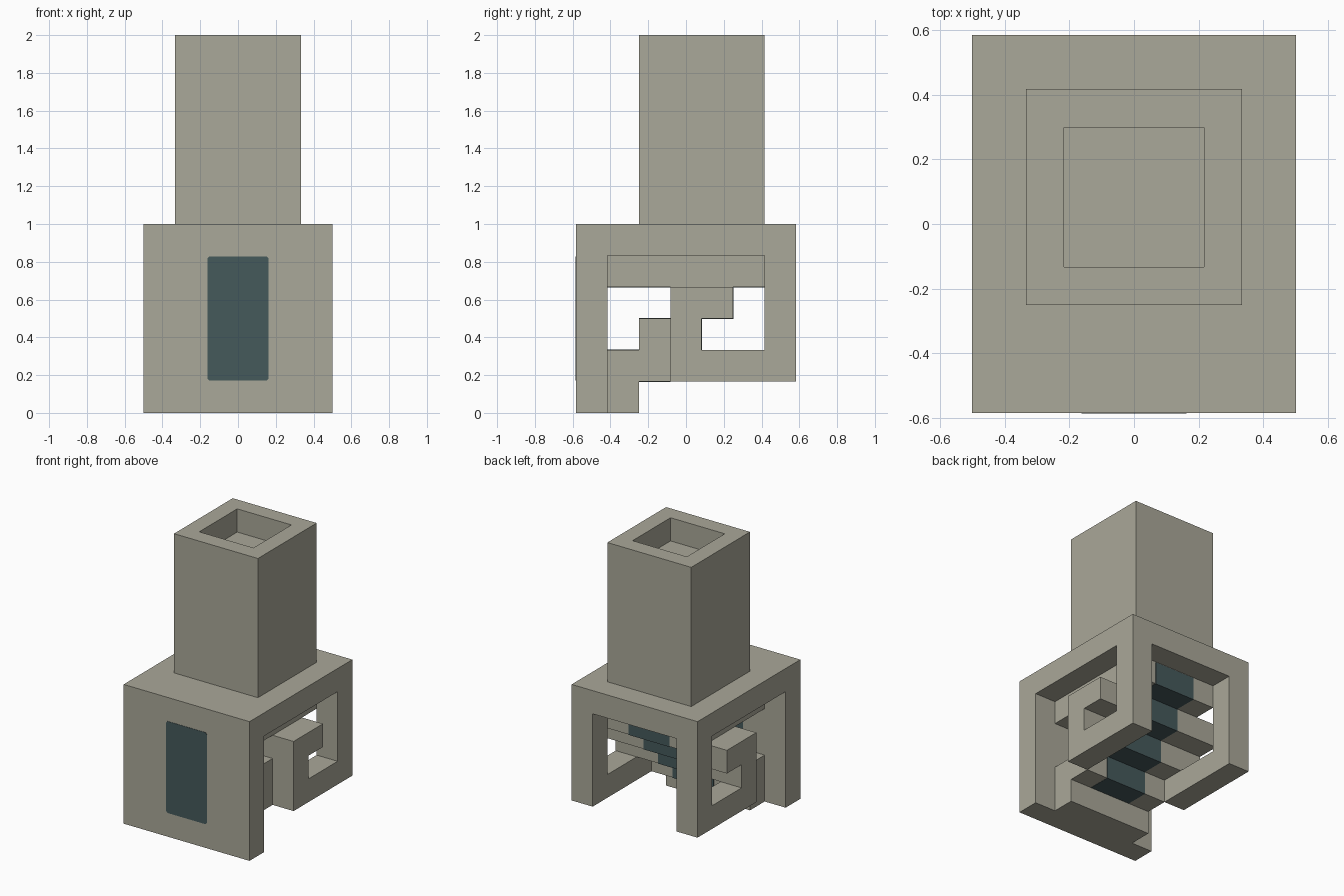
import bpy
import bmesh
from mathutils import Vector

if "Cube" in bpy.data.objects:
    bpy.data.objects.remove(bpy.data.objects["Cube"], do_unlink=True)

U = 1 / 6  # building module


def material(name, rgb):
    m = bpy.data.materials.new(name)
    m.use_nodes = True
    m.diffuse_color = (*rgb, 1)
    m.node_tree.nodes["Principled BSDF"].inputs["Base Color"].default_value = (*rgb, 1)
    return m


stone = material("warm grey stone", (0.402, 0.392, 0.319))
teal = material("dark teal", (0.06, 0.1, 0.105))


def finish(name, bm, mat):
    bmesh.ops.recalc_face_normals(bm, faces=bm.faces)
    mesh = bpy.data.meshes.new(name)
    bm.to_mesh(mesh)
    bm.free()
    mesh.materials.append(mat)
    obj = bpy.data.objects.new(name, mesh)
    bpy.context.collection.objects.link(obj)
    return obj


def extrude_profile(name, outline, x0, x1, mat):
    """Extrude a (y, z) outline, in modules, from x0 to x1."""
    bm = bmesh.new()
    face = bm.faces.new([bm.verts.new((x0 * U, y * U, z * U)) for y, z in outline])
    out = bmesh.ops.extrude_face_region(bm, geom=[face])["geom"]
    verts = [g for g in out if isinstance(g, bmesh.types.BMVert)]
    bmesh.ops.translate(bm, verts=verts, vec=Vector(((x1 - x0) * U, 0, 0)))
    return finish(name, bm, mat)


def rect(y0, y1, z0, z1):
    return [(y0, z0), (y1, z0), (y1, z1), (y0, z1)]


# Side frames, each with a squared scroll curling into the opening
scroll = [(-3.5, 0), (-2.5, 0), (-2.5, 5), (2.5, 5), (2.5, 2), (.5, 2), (.5, 3),
          (1.5, 3), (1.5, 4), (-.5, 4), (-.5, 1), (3.5, 1), (3.5, 6), (-3.5, 6)]
for name, side in (("left_scroll_frame", 1), ("right_scroll_frame", -1)):
    extrude_profile(name, scroll, 2 * side, 3 * side, stone)

# Front panel, roof and ceiling slab between the frames
extrude_profile("front_panel", rect(-3.5, -2.5, 0, 6), -2, 2, stone)
extrude_profile("roof", rect(-2.5, 3.5, 5, 6), -2, 2, stone)
extrude_profile("ceiling_slab", rect(-2.5, 2.5, 4, 5), -2, 2, stone)

# Staircase rising from the front panel to the ceiling slab
stairs = [(-2.5, 0), (-1.5, 0), (-1.5, 1), (-.5, 1), (-.5, 2), (.5, 2), (.5, 3),
          (1.5, 3), (1.5, 4), (-.5, 4), (-.5, 3), (-1.5, 3), (-1.5, 2), (-2.5, 2)]
extrude_profile("staircase", stairs, -2, 2, stone)

# Chimney with a shallow square recess in its top
bm = bmesh.new()
bmesh.ops.create_cube(bm, size=1)
bmesh.ops.scale(bm, verts=bm.verts, vec=(4 * U, 4 * U, 6 * U))
bmesh.ops.translate(bm, verts=bm.verts, vec=(0, U / 2, 9 * U))
bm.normal_update()
top = max(bm.faces, key=lambda f: f.calc_center_median().z)
bmesh.ops.inset_region(bm, faces=[top], thickness=U)
floor = bmesh.ops.extrude_face_region(bm, geom=[top])["geom"]
bmesh.ops.translate(bm, verts=[g for g in floor if isinstance(g, bmesh.types.BMVert)],
                    vec=(0, 0, -U))
if top.is_valid:
    bmesh.ops.delete(bm, geom=[top], context="FACES_ONLY")
finish("chimney", bm, stone)

# Teal runner: thin skin over the middle of the panel, steps and slab
E, W = 0.012, 0.975
runner = {
    "step_one": (-2.5, -1.5, 1 + 3 * E, 2),
    "step_two": (-1.5, -.5, 1, 3),
    "step_three": (-.5, .5, 2, 4),
    "step_four": (.5, 1.5, 3, 4),
    "ceiling": (-2.5, 2.5, 4, 5 - 3 * E),
}
for part, (y0, y1, z0, z1) in runner.items():
    extrude_profile("teal_" + part, rect(y0 + E, y1 + E, z0 - E, z1 + E), -W, W, teal)

# Teal door through the front panel, with clipped corners
bm = bmesh.new()
bmesh.ops.create_cube(bm, size=1)
bmesh.ops.scale(bm, verts=bm.verts, vec=(2 * W * U, (1 + 2 * E) * U, 3.95 * U))
bmesh.ops.translate(bm, verts=bm.verts, vec=(0, -3 * U, 3 * U))
corners = [e for e in bm.edges if abs(e.verts[0].co.y - e.verts[1].co.y) > U / 2]
bmesh.ops.bevel(bm, geom=corners, offset=0.012, segments=1, affect="EDGES")
finish("teal_door", bm, teal)
